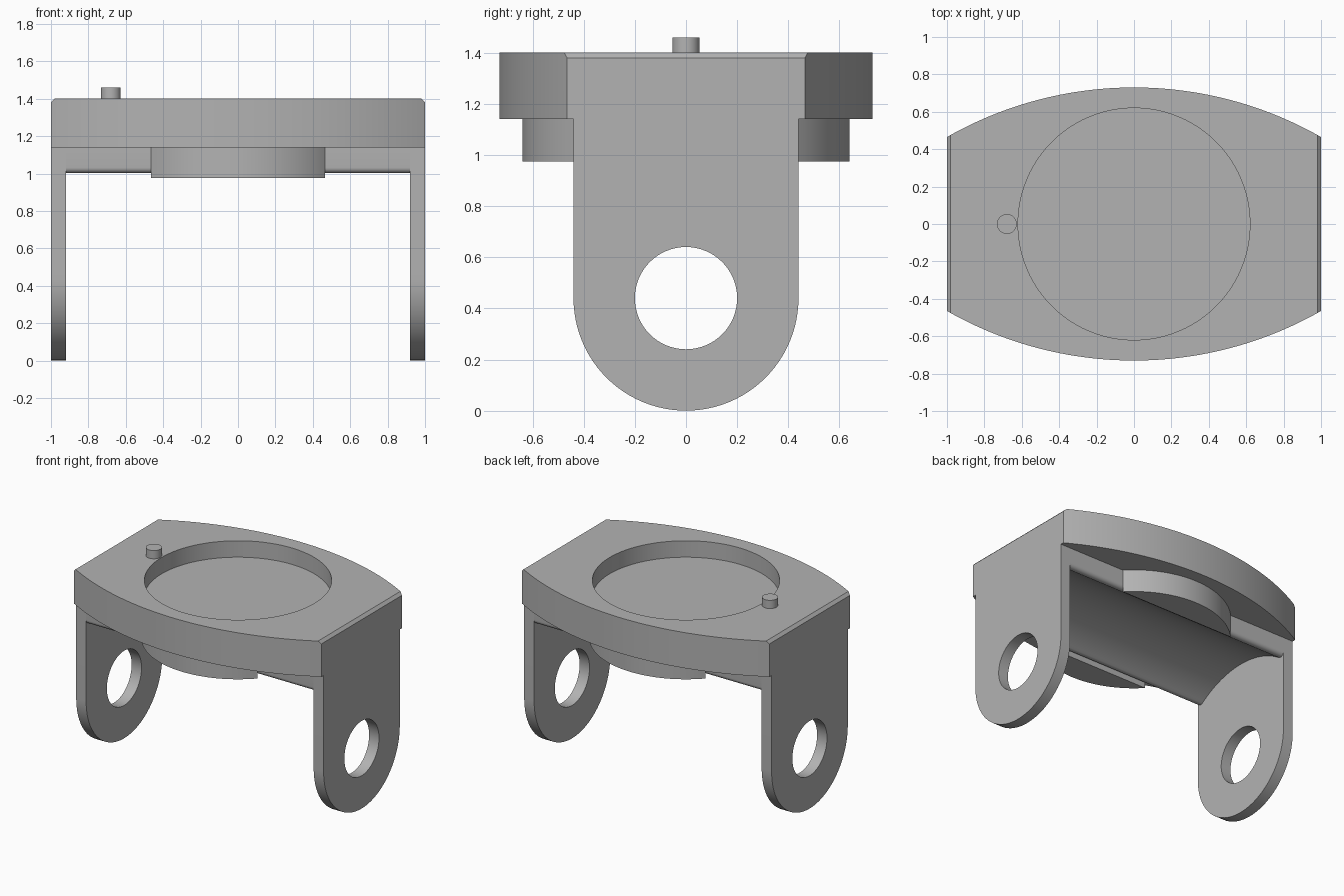
import bpy, bmesh
from math import sin, cos, pi, asin, acos, sqrt
from mathutils import Vector

if "Cube" in bpy.data.objects:
    bpy.data.objects.remove(bpy.data.objects["Cube"])

grey = bpy.data.materials.new("plain grey")
grey.use_nodes = True
colour = (0.45, 0.45, 0.45, 1)
grey.diffuse_color = colour
grey.node_tree.nodes["Principled BSDF"].inputs["Base Color"].default_value = colour

# Main dimensions
HALF_X, TOP, PLATE_Z = 1.0, 1.40, 1.14
LEG_R, LEG_T = 0.44, 0.08          # half width of leg (also the pivot height), thickness
CHANNEL_R, FILLET = 0.69, 0.03     # channel concentric with the pivot


def arc(cx, cy, r, a0, a1, n):
    return [(cx + r * cos(a0 + (a1 - a0) * i / n),
             cy + r * sin(a0 + (a1 - a0) * i / n)) for i in range(n + 1)]


def circle(cx, cy, r, n=96):
    return arc(cx, cy, r, 0, 2 * pi, n)[:-1]


def prism(name, outline, axis, lo, hi):
    """Extrude a 2D outline along x (outline in y, z) or z (outline in x, y)."""
    def place(p, h):
        return (h, p[0], p[1]) if axis == "x" else (p[0], p[1], h)
    bm = bmesh.new()
    face = bm.faces.new([bm.verts.new(place(p, lo)) for p in outline])
    ext = bmesh.ops.extrude_face_region(bm, geom=[face])
    move = Vector(place((0, 0), hi - lo))
    bmesh.ops.translate(bm, vec=move,
                        verts=[g for g in ext["geom"] if isinstance(g, bmesh.types.BMVert)])
    bmesh.ops.recalc_face_normals(bm, faces=bm.faces)
    mesh = bpy.data.meshes.new(name)
    bm.to_mesh(mesh)
    bm.free()
    obj = bpy.data.objects.new(name, mesh)
    bpy.context.collection.objects.link(obj)
    mesh.materials.append(grey)
    return obj


def activate(obj):
    bpy.ops.object.select_all(action="DESELECT")
    obj.select_set(True)
    bpy.context.view_layer.objects.active = obj


def cut(obj, cutter):
    mod = obj.modifiers.new("cut", "BOOLEAN")
    mod.operation, mod.solver, mod.object = "DIFFERENCE", "EXACT", cutter
    activate(obj)
    bpy.ops.object.modifier_apply(modifier=mod.name)
    bpy.data.objects.remove(cutter)


parts = []

# Top plate: two shallow arcs front and back, straight chamfered ends
end_y, mid_y = 0.465, 0.73
sag = mid_y - end_y
big_r = (HALF_X ** 2 + sag ** 2) / (2 * sag)
spread = asin(HALF_X / big_r)
back = arc(0, mid_y - big_r, big_r, pi / 2 - spread, pi / 2 + spread, 48)
plate = prism("top_plate", back + [(-x, -y) for x, y in back], "z", PLATE_Z, TOP)
bm = bmesh.new()
bm.from_mesh(plate.data)
ends = [e for e in bm.edges if all(abs(v.co.x) > HALF_X - 0.001 and v.co.z > TOP - 0.001
                                   for v in e.verts)]
bmesh.ops.bevel(bm, geom=ends, offset=0.02, segments=1, affect="EDGES")
bm.to_mesh(plate.data)
bm.free()
cut(plate, prism("recess_cutter", circle(0, 0, 0.62), "z", TOP - 0.12, TOP + 0.2))
parts.append(plate)

# Locating peg
parts.append(prism("locating_peg", circle(-0.68, 0, 0.053, 48), "z", TOP - 0.02, 1.46))

# Legs with rounded ends and pivot holes
leg_outline = arc(0, LEG_R, LEG_R, pi, 2 * pi, 48) + [(LEG_R, PLATE_Z), (-LEG_R, PLATE_Z)]
for side, lo in (("left", HALF_X - LEG_T), ("right", -HALF_X)):
    leg = prism(side + "_leg", leg_outline, "x", lo, lo + LEG_T)
    cut(leg, prism("hole_cutter", circle(0, LEG_R, 0.2, 64), "x", lo - 0.1, lo + LEG_T + 0.1))
    parts.append(leg)

# Saddle between the legs: arched channel below, with rounded lower edges
fy = LEG_R - FILLET
fz = LEG_R + sqrt((CHANNEL_R + FILLET) ** 2 - fy ** 2)
lean = acos(fy / (CHANNEL_R + FILLET))
half = [(LEG_R, PLATE_Z)] + arc(fy, fz, FILLET, 0, lean - pi, 10)
half += arc(0, LEG_R, CHANNEL_R, lean, pi / 2, 24)[1:]
saddle = half + [(-y, z) for y, z in reversed(half[:-1])]
inner = HALF_X - LEG_T
parts.append(prism("channel_saddle", saddle, "x", -inner, inner))

# Disc segments standing out in front of and behind the saddle
disc_r = 0.64
a = asin(LEG_R / disc_r)
segment = arc(0, 0, disc_r, a, pi - a, 40)
for name, s in (("back_disc_segment", 1), ("front_disc_segment", -1)):
    parts.append(prism(name, [(s * x, s * y) for x, y in segment], "z", 0.975, PLATE_Z))

for obj in parts:
    activate(obj)
    bpy.ops.object.shade_smooth_by_angle(angle=pi / 6)
